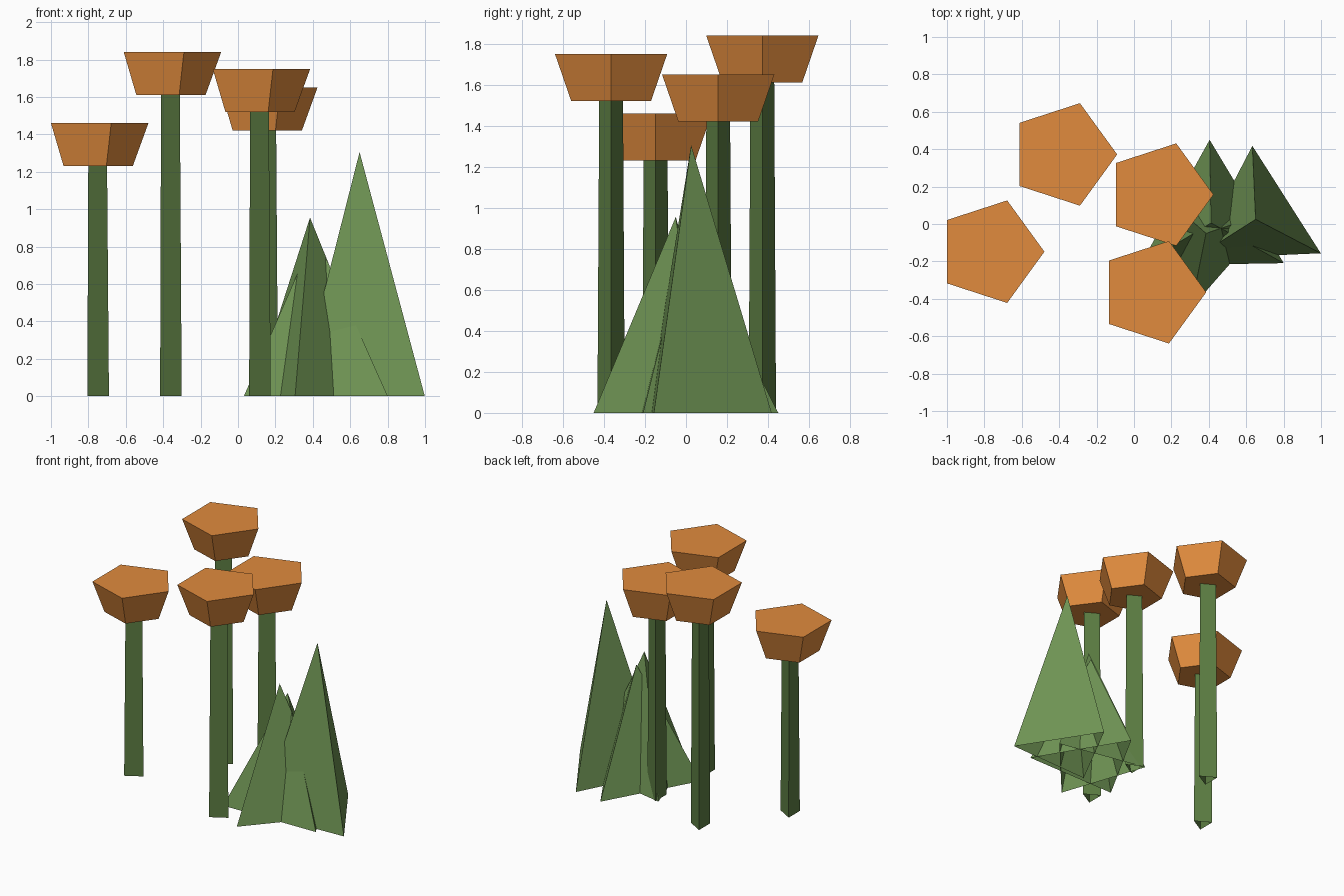
import bpy, bmesh
from math import sin, cos, radians, tau

if "Cube" in bpy.data.objects:
    bpy.data.objects.remove(bpy.data.objects["Cube"])


def material(name, rgb):
    m = bpy.data.materials.new(name)
    m.diffuse_color = (*rgb, 1)
    m.use_nodes = True
    m.node_tree.nodes["Principled BSDF"].inputs["Base Color"].default_value = m.diffuse_color
    return m


ORANGE = material("orange", (0.75, 0.26, 0.047))
STEM = material("stem_green", (0.107, 0.205, 0.055))
LEAF = material("leaf_green", (0.16, 0.30, 0.09))


def tapered(name, mat, sides, center, z0, z1, r0, r1, turn=0, bottom=False, top=False):
    """Flat-sided frustum, or a spike when r1 is 0; first corner points along turn."""
    bm = bmesh.new()

    def ring(r, z):
        return [bm.verts.new((center[0] + r * cos(radians(turn) + tau * i / sides),
                              center[1] + r * sin(radians(turn) + tau * i / sides), z))
                for i in range(sides)]

    low = ring(r0, z0)
    high = ring(r1, z1) if r1 else [bm.verts.new((*center, z1))]
    for i in range(sides):
        j = (i + 1) % sides
        if r1:
            bm.faces.new((low[i], low[j], high[j], high[i]))
        else:
            bm.faces.new((low[i], low[j], high[0]))
    if bottom:
        bm.faces.new(low[::-1])
    if top:
        bm.faces.new(high)
    mesh = bpy.data.meshes.new(name)
    bm.to_mesh(mesh)
    bm.free()
    mesh.materials.append(mat)
    obj = bpy.data.objects.new(name, mesh)
    bpy.context.collection.objects.link(obj)


# Flowers: three-sided stem with a flared five-sided head (x, y, head base height)
flowers = [(-0.767, -0.148, 1.23), (-0.378, 0.372, 1.61),
           (0.098, -0.365, 1.52), (0.137, 0.157, 1.42)]
for n, (x, y, h) in enumerate(flowers, 1):
    tapered(f"flower_stem_{n}", STEM, 3, (x, y), 0, h, 0.077, 0.067)
    tapered(f"flower_head_{n}", ORANGE, 5, (x, y), h, h + 0.23, 0.2045, 0.288,
            bottom=True, top=True)

# Leaf clump: overlapping three-sided spikes (x, y, radius, height, turn)
leaves = [(0.65, 0.025, 0.393, 1.305, 92.5),
          (0.385, -0.05, 0.408, 0.955, 18.7),
          (0.412, 0.006, 0.444, 0.87, 91)]
for n, (x, y, r, h, turn) in enumerate(leaves, 1):
    tapered(f"leaf_spike_{n}", LEAF, 3, (x, y), 0, h, r, 0, turn)
